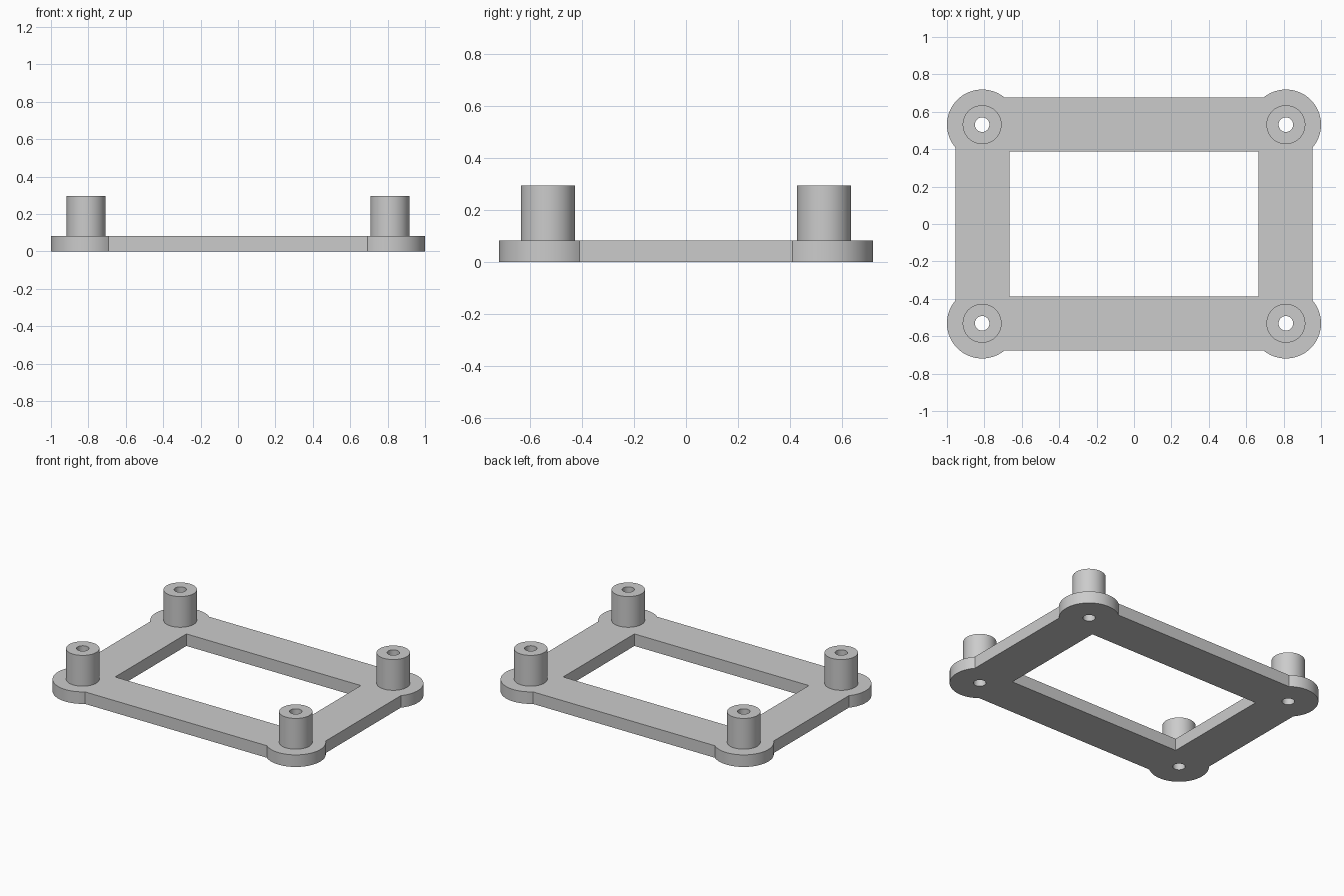
import bpy
from math import asin, acos, cos, sin, pi, tau

cube = bpy.data.objects.get("Cube")
if cube:
    bpy.data.objects.remove(cube, do_unlink=True)

# Main dimensions
FRAME_X, FRAME_Y = 0.955, 0.677      # half size of the frame
OPEN_X, OPEN_Y = 0.665, 0.388        # half size of the opening
POST_X, POST_Y = 0.812, 0.531        # post centres
EAR_R, POST_R, BORE_R = 0.188, 0.104, 0.039
PLATE_TOP, POST_TOP = 0.083, 0.295

grey = bpy.data.materials.new("plain grey")
grey.use_nodes = True
colour = (0.6, 0.6, 0.6, 1)
grey.diffuse_color = colour
grey.node_tree.nodes["Principled BSDF"].inputs["Base Color"].default_value = colour


def arc(cx, cy, r, start, end, steps):
    return [(cx + r * cos(start + (end - start) * i / steps),
             cy + r * sin(start + (end - start) * i / steps)) for i in range(steps + 1)]


def circle(cx, cy, r):
    return arc(cx, cy, r, 0, tau, 64)[:-1]


def slab(name, loops, bottom, top):
    """Extrude an outline with holes between two heights."""
    curve = bpy.data.curves.new(name, "CURVE")
    curve.dimensions = "2D"
    curve.fill_mode = "BOTH"
    curve.extrude = (top - bottom) / 2
    for loop in loops:
        spline = curve.splines.new("POLY")
        spline.points.add(len(loop) - 1)
        for point, (x, y) in zip(spline.points, loop):
            point.co = (x, y, 0, 1)
        spline.use_cyclic_u = True
    obj = bpy.data.objects.new(name, curve)
    obj.location.z = (top + bottom) / 2
    bpy.context.collection.objects.link(obj)
    bpy.ops.object.select_all(action="DESELECT")
    obj.select_set(True)
    bpy.context.view_layer.objects.active = obj
    bpy.ops.object.convert(target="MESH")
    obj = bpy.context.view_layer.objects.active
    obj.data.materials.clear()
    obj.data.materials.append(grey)
    bpy.ops.object.shade_smooth_by_angle()


# Frame outline: one rounded ear per corner, mirrored around the centre
ear = arc(POST_X, POST_Y, EAR_R, -acos((FRAME_X - POST_X) / EAR_R),
          pi - asin((FRAME_Y - POST_Y) / EAR_R), 32)
corners = [(1, 1), (-1, 1), (-1, -1), (1, -1)]
outline = []
for sx, sy in corners:
    points = ear if sx == sy else ear[::-1]
    outline += [(sx * x, sy * y) for x, y in points]
opening = [(sx * OPEN_X, sy * OPEN_Y) for sx, sy in corners]
bores = [circle(sx * POST_X, sy * POST_Y, BORE_R) for sx, sy in corners]
slab("base_frame", [outline, opening] + bores, 0, PLATE_TOP)

# Hollow posts on the corners
names = ["back_left_post", "back_right_post", "front_right_post", "front_left_post"]
for name, (sx, sy), bore in zip(names, corners, bores):
    slab(name, [circle(sx * POST_X, sy * POST_Y, POST_R), bore], PLATE_TOP, POST_TOP)
